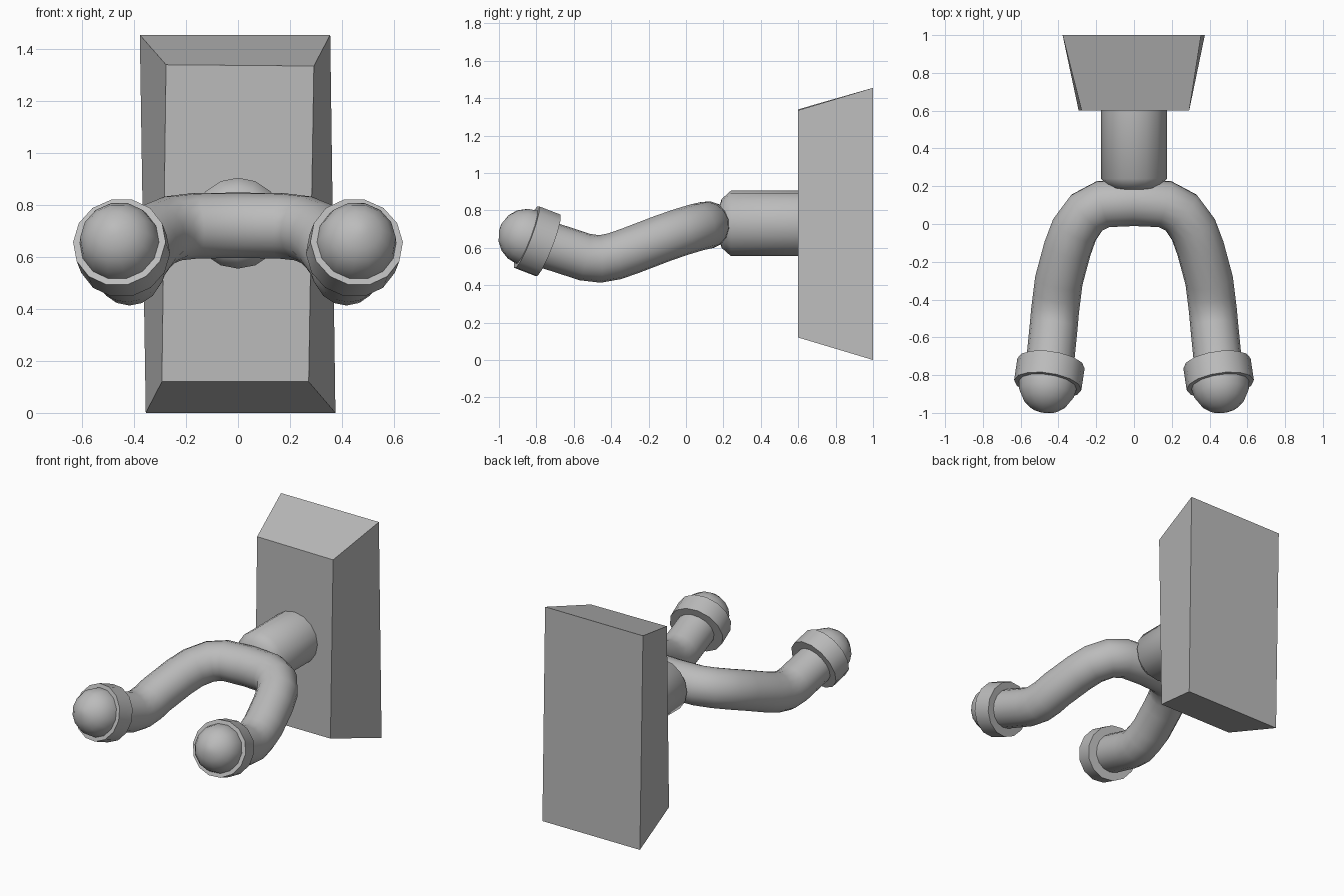
import bpy
import bmesh
import math
from mathutils import Vector

cube = bpy.data.objects.get("Cube")
if cube:
    bpy.data.objects.remove(cube, do_unlink=True)

# Single grey material
grey = bpy.data.materials.new("plain grey")
grey.use_nodes = True
colour = (0.5, 0.5, 0.5, 1)
grey.diffuse_color = colour
grey.node_tree.nodes["Principled BSDF"].inputs["Base Color"].default_value = colour


def finish(obj, smooth=True, angle=50):
    obj.data.materials.append(grey)
    bpy.ops.object.select_all(action='DESELECT')
    obj.select_set(True)
    bpy.context.view_layer.objects.active = obj
    if smooth:
        bpy.ops.object.shade_smooth_by_angle(angle=math.radians(angle))
    return obj


def lathe(name, profile, sides, origin, axis, angle=50):
    """Revolve (radius, distance) points about an axis; caps close both ends."""
    bm = bmesh.new()
    rings = []
    for radius, along in profile:
        rings.append([bm.verts.new((radius * math.cos(i * math.tau / sides),
                                    radius * math.sin(i * math.tau / sides), along))
                      for i in range(sides)])
    for a, b in zip(rings, rings[1:]):
        for i in range(sides):
            j = (i + 1) % sides
            bm.faces.new((a[i], a[j], b[j], b[i]))
    bm.faces.new(rings[0][::-1])
    bm.faces.new(rings[-1])
    bmesh.ops.recalc_face_normals(bm, faces=bm.faces)
    mesh = bpy.data.meshes.new(name)
    bm.to_mesh(mesh)
    bm.free()
    obj = bpy.data.objects.new(name, mesh)
    bpy.context.collection.objects.link(obj)
    obj.location = origin
    obj.rotation_euler = Vector(axis).to_track_quat('Z', 'Y').to_euler()
    return finish(obj, angle=angle)


# Wall block: slightly skewed tapered box
bm = bmesh.new()
back = [bm.verts.new((x, 1, z)) for x, z in
        ((-.355, 0), (.375, 0), (.355, 1.455), (-.378, 1.455))]
front = [bm.verts.new((x, .6, z)) for x, z in
         ((-.293, .12), (.272, .12), (.292, 1.335), (-.277, 1.34))]
bm.faces.new(back)
bm.faces.new(front)
for i in range(4):
    j = (i + 1) % 4
    bm.faces.new((back[i], back[j], front[j], front[i]))
bmesh.ops.recalc_face_normals(bm, faces=bm.faces)
mesh = bpy.data.meshes.new("wall_block")
bm.to_mesh(mesh)
bm.free()
block = bpy.data.objects.new("wall_block", mesh)
bpy.context.collection.objects.link(block)
finish(block, smooth=False)

# Stem with a rounded front end
lathe("stem", [(.175, 0), (.175, .37), (.13, .42), (.06, .44)], 16,
      (0, .61, .73), (0, -1, 0))

# Yoke: one bent tube forming both arms
half = [(.165, .105, .72), (.25, .06, .71), (.315, -.03, .683), (.352, -.13, .648),
        (.398, -.3, .583), (.408, -.38, .555), (.418, -.46, .54),
        (.425, -.54, .55), (.445, -.74, .615)]
path = [(-x, y, z) for x, y, z in reversed(half)] + [(0, .115, .722)] + half
curve = bpy.data.curves.new("yoke", 'CURVE')
curve.dimensions = '3D'
curve.bevel_depth = .127
curve.bevel_resolution = 6
curve.use_fill_caps = True
spline = curve.splines.new('POLY')
spline.points.add(len(path) - 1)
for point, co in zip(spline.points, path):
    point.co = (*co, 1)
yoke = bpy.data.objects.new("yoke", curve)
bpy.context.collection.objects.link(yoke)
bpy.ops.object.select_all(action='DESELECT')
yoke.select_set(True)
bpy.context.view_layer.objects.active = yoke
bpy.ops.object.convert(target='MESH')
finish(bpy.context.view_layer.objects.active)

# Collar and rounded tip on each arm
dome = [(.155 * math.cos(a), .155 * math.sin(a))
        for a in (math.radians(d) for d in (0, 20, 40, 60, 80, 88))]
for side, label in ((1, "left"), (-1, "right")):
    axis = Vector((side * .14, -.93, .36)).normalized()
    centre = Vector((side * .448, -.795, .635))
    lathe(label + "_collar", [(.18, -.062), (.18, .062)], 14, centre, axis)
    lathe(label + "_tip", [(.155, -.04)] + dome, 14, centre + axis * .058, axis)
